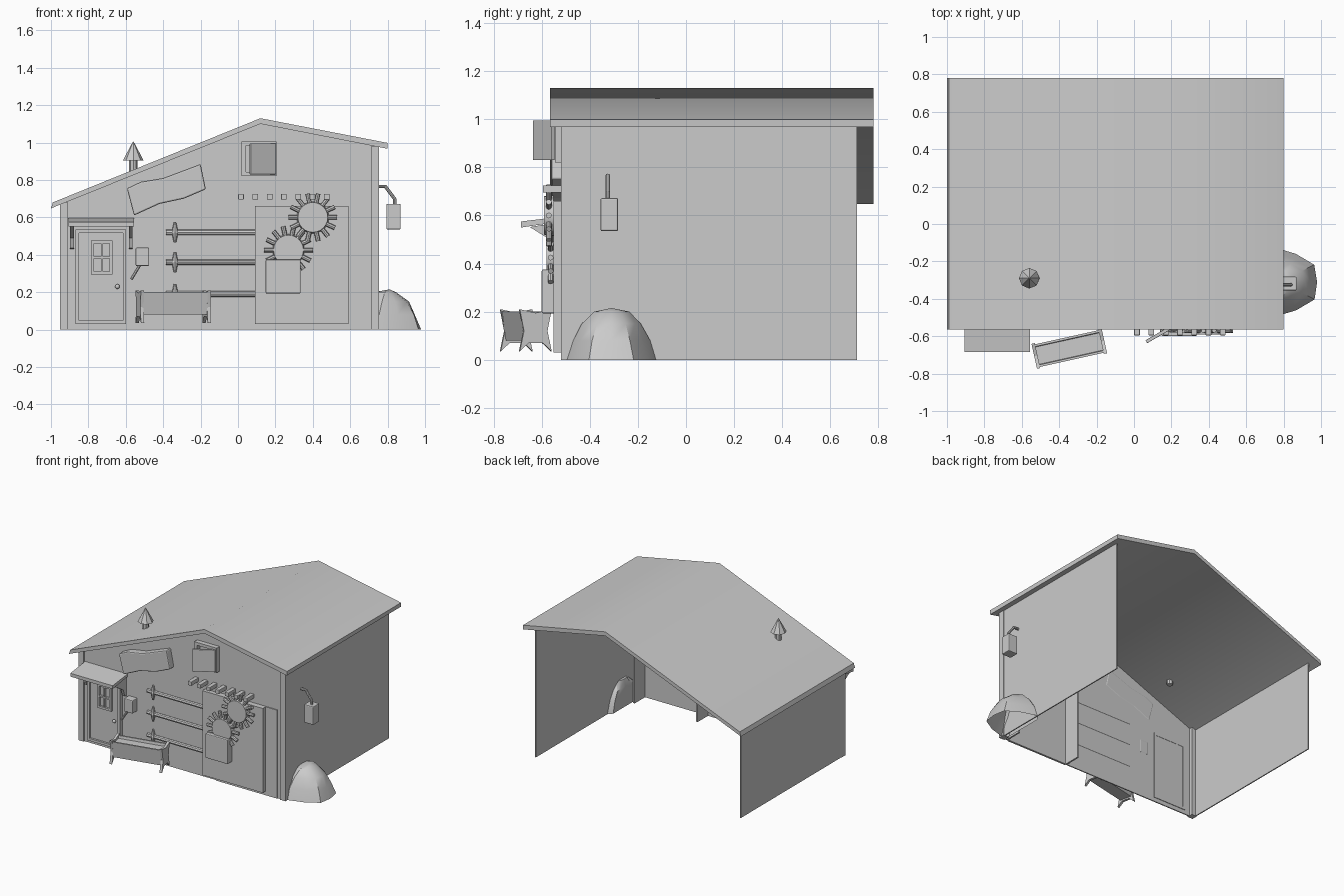
import bpy, bmesh, math, random
from mathutils import Vector, Matrix

random.seed(4)
cube = bpy.data.objects.get("Cube")
if cube:
    bpy.data.objects.remove(cube, do_unlink=True)

grey = bpy.data.materials.new("plain grey")
grey.use_nodes = True
grey.diffuse_color = (0.6, 0.6, 0.6, 1)
grey.node_tree.nodes["Principled BSDF"].inputs["Base Color"].default_value = grey.diffuse_color


def finish(name, bm, smooth=None, bevel=0):
    bmesh.ops.recalc_face_normals(bm, faces=bm.faces)
    mesh = bpy.data.meshes.new(name)
    bm.to_mesh(mesh)
    bm.free()
    mesh.materials.append(grey)
    ob = bpy.data.objects.new(name, mesh)
    bpy.context.collection.objects.link(ob)
    if bevel:
        mod = ob.modifiers.new("bevel", "BEVEL")
        mod.width, mod.segments = bevel, 2
    if smooth:
        bpy.context.view_layer.objects.active = ob
        bpy.ops.object.select_all(action="DESELECT")
        ob.select_set(True)
        bpy.ops.object.shade_smooth_by_angle(angle=math.radians(smooth))
    return ob


def add_box(bm, lo, hi):
    size = [b - a for a, b in zip(lo, hi)]
    mid = [(a + b) / 2 for a, b in zip(lo, hi)]
    bmesh.ops.create_cube(bm, size=1, matrix=Matrix.Translation(mid) @ Matrix.Diagonal((*size, 1)))


def box(name, lo, hi, bevel=0):
    bm = bmesh.new()
    add_box(bm, lo, hi)
    return finish(name, bm, bevel=bevel)


def add_prism(bm, points, a, b, along="y"):
    """Extrude an outline drawn in the xz plane (or the yz plane) from a to b."""
    place = (lambda p, t: (p[0], t, p[1])) if along == "y" else (lambda p, t: (t, p[0], p[1]))
    face = bm.faces.new([bm.verts.new(place(p, a)) for p in points])
    out = bmesh.ops.extrude_face_region(bm, geom=[face])
    shift = (0, b - a, 0) if along == "y" else (b - a, 0, 0)
    bmesh.ops.translate(bm, vec=shift, verts=[v for v in out["geom"] if isinstance(v, bmesh.types.BMVert)])


def prism(name, points, a, b, along="y", smooth=None, bevel=0):
    bm = bmesh.new()
    add_prism(bm, points, a, b, along)
    return finish(name, bm, smooth, bevel)


def add_rod(bm, start, end, r1, r2=None, sides=8):
    start, end = Vector(start), Vector(end)
    d = end - start
    turn = d.to_track_quat("Z", "Y").to_matrix().to_4x4()
    bmesh.ops.create_cone(bm, cap_ends=True, segments=sides, radius1=r1, radius2=r1 if r2 is None else r2,
                          depth=d.length, matrix=Matrix.Translation((start + end) / 2) @ turn)


def rods(name, segments, sides=8):
    bm = bmesh.new()
    for seg in segments:
        add_rod(bm, *seg, sides=sides)
    return finish(name, bm, 40)


def frame(name, x0, x1, z0, z1, w, y0, y1, mullions=False):
    bm = bmesh.new()
    for x in (x0, x1 - w):
        add_box(bm, (x, y0, z0), (x + w, y1, z1))
    for z in (z0, z1 - w):
        add_box(bm, (x0, y0, z), (x1, y1, z + w))
    if mullions:
        xm, zm = (x0 + x1) / 2, (z0 + z1) / 2
        add_box(bm, (xm - w / 3, y0, z0), (xm + w / 3, y1, z1))
        add_box(bm, (x0, y0, zm - w / 3), (x1, y1, zm + w / 3))
    return finish(name, bm)


# Shell: open at the back and below
WALL = -0.51
prism("front_wall", [(-0.95, 0), (0.75, 0), (0.75, 0.98), (0.12, 1.105), (-0.95, 0.668)], WALL, WALL + 0.008)
box("right_wall", (0.742, WALL, 0), (0.75, 0.71, 0.982))
box("left_wall", (-0.95, WALL, 0), (-0.942, 0.71, 0.67))
box("post_right", (0.71, -0.52, 0), (0.755, -0.475, 0.98))
box("post_left", (-0.953, -0.52, 0), (-0.91, -0.475, 0.68))

# Roof: bent slab, soft over the ridge
top = [(-0.99, 0.68), (0.12, 1.13), (0.80, 0.998)]
prism("roof", top + [(0.798, 0.967), (0.12, 1.1), (-1.0, 0.648)], -0.565, 0.78, smooth=40)

# Wide sliding door with its inner lining
box("door_lining", (0.18, -0.517, 0), (0.685, WALL, 0.66))
box("sliding_door", (0.09, -0.55, 0.03), (0.59, -0.517, 0.66))
for x in (0.17, 0.69):
    box("door_jamb", (x, WALL, 0), (x + 0.012, -0.38, 0.66))

# Strap bars with pointed cross pieces
for z in (0.52, 0.36, 0.19):
    rods("strap_bar", [((-0.385, -0.515, z), (0.09, -0.515, z), 0.015)])
    rods("strap_cross", [((-0.337, -0.52, z), (-0.337, -0.52, z + s * 0.055), 0.018, 0.006) for s in (-1, 1)])

# Entrance door
box("front_door", (-0.85, -0.525, 0.04), (-0.61, -0.5, 0.52))
frame("door_frame", -0.868, -0.598, 0.03, 0.535, 0.018, -0.54, -0.498)
frame("door_window", -0.785, -0.67, 0.295, 0.475, 0.016, -0.54, -0.52, mullions=True)
bm = bmesh.new()
bmesh.ops.create_uvsphere(bm, u_segments=10, v_segments=6, radius=0.013, matrix=Matrix.Translation((-0.645, -0.54, 0.23)))
finish("door_knob", bm, 60)

# Awning on two brackets
prism("awning", [(-0.685, 0.55), (-0.505, 0.577), (-0.505, 0.597), (-0.685, 0.575)], -0.905, -0.555, along="x")
for x in (-0.897, -0.583):
    prism("awning_bracket", [(-0.505, 0.43), (-0.53, 0.435), (-0.55, 0.49), (-0.65, 0.552), (-0.505, 0.575)],
          x, x + 0.02, along="x")

# Small wall box with a handle
box("wall_box", (-0.547, -0.565, 0.34), (-0.475, -0.5, 0.438), bevel=0.006)
rods("wall_box_handle", [((-0.525, -0.545, 0.345), (-0.57, -0.56, 0.27), 0.008)])

# Crooked sign board
prism("sign_board", [(-0.594, 0.755), (-0.52, 0.79), (-0.4, 0.81), (-0.2, 0.885), (-0.172, 0.75),
                     (-0.29, 0.70), (-0.42, 0.672), (-0.556, 0.61)], -0.56, -0.5, bevel=0.008)

# Attic hatch with a shutter standing open
frame("attic_frame", 0.02, 0.205, 0.82, 1.005, 0.022, -0.545, -0.5)
shutter = box("attic_shutter", (-0.155, -0.009, 0.83), (0, 0.009, 0.995), bevel=0.003)
shutter.location = (0.2, -0.552, 0)
shutter.rotation_euler.z = math.radians(30)

# Row of pegs
for i in range(7):
    x = 0.016 + i * 0.0765
    box("peg", (x - 0.015, -0.595, 0.695), (x + 0.015, -0.5, 0.725), bevel=0.003)


# Spiked wheels and the box in front of them
def wheel(x, z, y0, y1):
    bm = bmesh.new()
    add_rod(bm, (x, y1, z), (x, y0, z), 0.086, 0.08, sides=24)
    for i in range(14):
        a = math.tau * i / 14
        c, s, y = math.cos(a), math.sin(a), (y0 + y1) / 2
        add_rod(bm, (x + 0.075 * c, y, z + 0.075 * s), (x + 0.13 * c, y, z + 0.13 * s), 0.012)
    finish("spiked_wheel", bm, 40)


wheel(0.40, 0.60, -0.59, -0.55)
wheel(0.27, 0.425, -0.58, -0.545)
box("machine_box", (0.148, -0.6, 0.193), (0.335, -0.545, 0.375), bevel=0.006)

# Trough: hollow body between two legged end plates, set at an angle
bm = bmesh.new()
add_prism(bm, [(-0.062, 0.2), (-0.05, 0.2), (-0.036, 0.1), (0.036, 0.1), (0.05, 0.2), (0.062, 0.2),
               (0.046, 0.08), (-0.046, 0.08)], -0.18, 0.18, along="x")
add_box(bm, (-0.18, -0.052, 0.165), (0.18, 0.052, 0.18))
for x in (-0.192, 0.174):
    add_prism(bm, [(-0.068, 0.21), (-0.05, 0.12), (-0.068, 0.035), (-0.03, 0.07), (0.03, 0.07),
                   (0.068, 0.035), (0.05, 0.12), (0.068, 0.21), (0, 0.195)], x, x + 0.018, along="x")
trough = finish("trough", bm)
trough.location = (-0.346, -0.666, 0)
trough.rotation_euler.z = math.radians(12.5)

# Chimney
rods("chimney_pipe", [((-0.56, -0.29, 0.8), (-0.56, -0.29, 0.92), 0.022)])
rods("chimney_cap", [((-0.56, -0.29, 0.905), (-0.56, -0.29, 1.005), 0.055, 0.002)])

# Side lantern on a bent arm
rods("lantern_arm", [((0.745, -0.325, 0.765), (0.79, -0.325, 0.765), 0.009),
                     ((0.786, -0.325, 0.768), (0.84, -0.325, 0.695), 0.009),
                     ((0.838, -0.325, 0.70), (0.838, -0.325, 0.66), 0.009)])
box("lantern", (0.793, -0.355, 0.535), (0.87, -0.282, 0.672), bevel=0.006)

# Heap beside the wall: stacked uneven rings
bm = bmesh.new()
rings = []
for z, rx, ry, cx in ((0, 0.24, 0.18, 0.75), (0.08, 0.2, 0.15, 0.755), (0.15, 0.145, 0.115, 0.77), (0.2, 0.06, 0.07, 0.785)):
    ring = []
    for i in range(12):
        a = math.tau * i / 12
        k = 1 + (0.05 if i % 2 else -0.03) + random.uniform(-0.03, 0.03)
        x = cx + rx * k * math.cos(a)
        ring.append(bm.verts.new((max(x, 0.715), -0.31 + ry * k * math.sin(a), z)))
    rings.append(ring)
peak = bm.verts.new((0.81, -0.31, 0.215))
for i in range(12):
    j = (i + 1) % 12
    for low, high in zip(rings, rings[1:]):
        bm.faces.new((low[i], low[j], high[j], high[i]))
    bm.faces.new((rings[-1][i], rings[-1][j], peak))
finish("heap", bm, 30)
